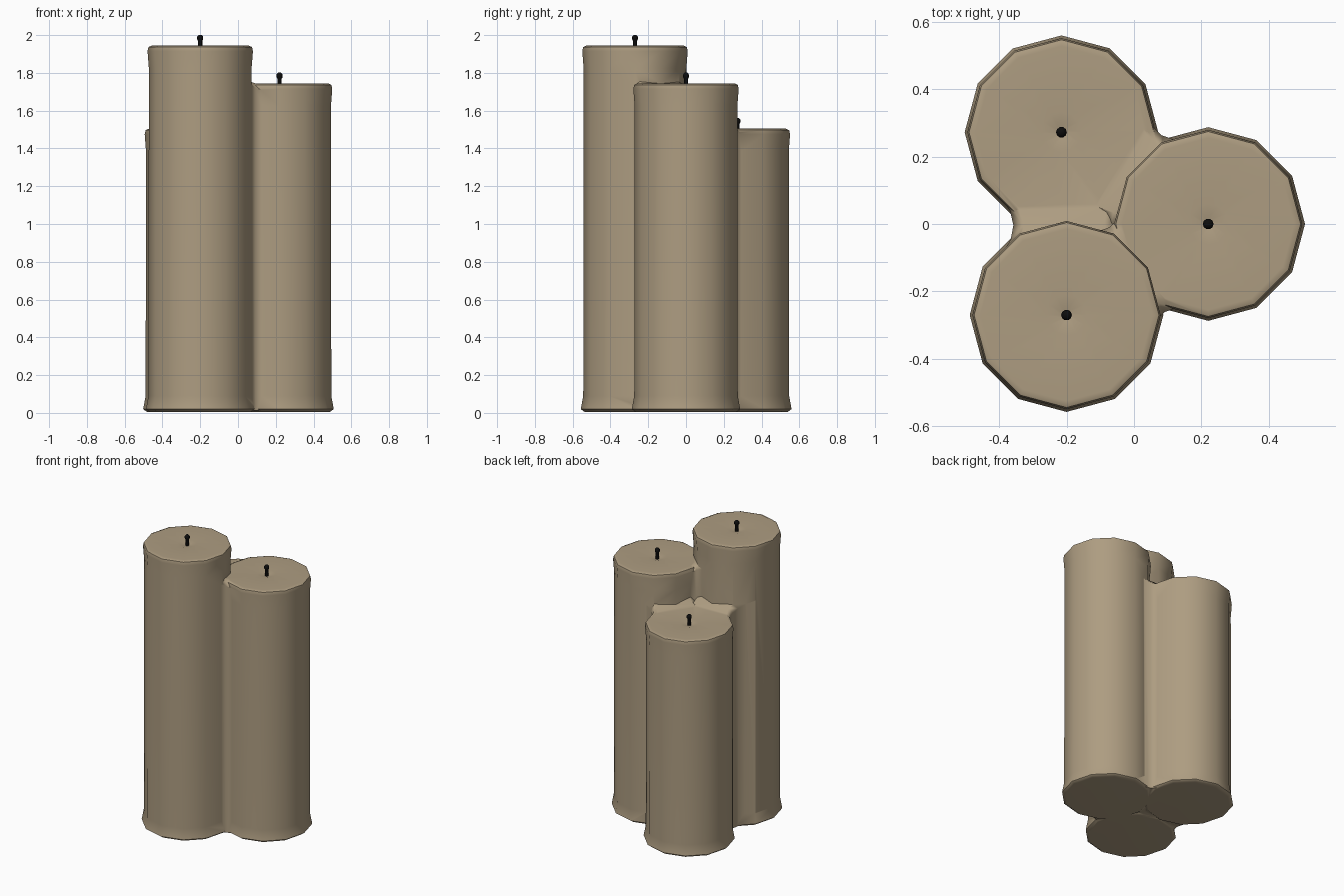
import bpy, bmesh, math
from mathutils import Vector

if "Cube" in bpy.data.objects:
    bpy.data.objects.remove(bpy.data.objects["Cube"])

def material(name, rgb):
    m = bpy.data.materials.new(name)
    m.diffuse_color = (*rgb, 1)
    m.use_nodes = True
    m.node_tree.nodes["Principled BSDF"].inputs["Base Color"].default_value = m.diffuse_color
    return m

wax = material("tan wax", (0.42, 0.335, 0.22))
black = material("black wick", (0.004, 0.004, 0.004))

def finish(name, bm, mat):
    bmesh.ops.recalc_face_normals(bm, faces=bm.faces)
    me = bpy.data.meshes.new(name)
    bm.to_mesh(me)
    bm.free()
    me.materials.append(mat)
    ob = bpy.data.objects.new(name, me)
    bpy.context.collection.objects.link(ob)
    return ob

def lathe(name, x, y, profile, mat, sides):
    """Revolve (radius, z) points; the ends are closed with n-gons."""
    bm = bmesh.new()
    rings = []
    for r, z in profile:
        rings.append([bm.verts.new((x + r * math.cos(2 * math.pi * i / sides),
                                    y + r * math.sin(2 * math.pi * i / sides), z))
                      for i in range(sides)])
    for a, b in zip(rings, rings[1:]):
        for i in range(sides):
            j = (i + 1) % sides
            bm.faces.new((a[i], a[j], b[j], b[i]))
    bm.faces.new(rings[0][::-1])
    bm.faces.new(rings[-1])
    return finish(name, bm, mat)

def candle(name, x, y, top):
    # flared foot, straight body, rounded rim, slightly dished top
    return lathe(name, x, y, [
        (0.265, 0.004), (0.287, 0.02), (0.274, 0.09), (0.272, top - 0.12),
        (0.279, top - 0.03), (0.274, top - 0.008), (0.255, top),
        (0.06, top - 0.006), (0.015, top - 0.018)], wax, 12)

def web(name, low, high, rise):
    """Wax fillet between two candles, climbing towards the taller one."""
    p, q = Vector(low[:2]), Vector(high[:2])
    mid, axis = (p + q) / 2, (q - p).normalized()
    side = Vector((-axis.y, axis.x))
    bm = bmesh.new()
    rows, n = [], 6
    for i in range(n + 1):
        u = 2 * i / n - 1
        w = 0.15 + 0.085 * u * u
        z = low[2] - 0.035 + rise * (u + 1) / 2
        row = []
        for s, h in ((-w, 0.012), (w, 0.012), (w, z - 0.03), (w - 0.03, z),
                     (-w + 0.03, z), (-w, z - 0.03)):
            c = mid + axis * (0.13 * u) + side * s
            row.append(bm.verts.new((c.x, c.y, h)))
        rows.append(row)
    for a, b in zip(rows, rows[1:]):
        for k in range(6):
            m = (k + 1) % 6
            bm.faces.new((a[k], a[m], b[m], b[k]))
    bm.faces.new(rows[0])
    bm.faces.new(rows[-1])
    return finish(name, bm, wax)

# x, y, top height of each candle
tall = (-0.20, -0.27, 1.945)
medium = (0.22, 0.0, 1.745)
short = (-0.215, 0.272, 1.505)

# Candles melted together into one body
body = candle("candle_cluster", *tall)
parts = [candle("medium_candle", *medium), candle("short_candle", *short),
         web("front_web", medium, tall, 0.08),
         web("left_web", short, tall, 0.12),
         web("back_web", short, medium, 0.12)]
bpy.context.view_layer.objects.active = body
for part in parts:
    mod = body.modifiers.new("melt", 'BOOLEAN')
    mod.operation, mod.solver, mod.object = 'UNION', 'EXACT', part
    bpy.ops.object.modifier_apply(modifier=mod.name)
    bpy.data.objects.remove(part, do_unlink=True)

# Wicks with a rounded burnt tip
wicks = []
for label, (x, y, top) in (("tall", tall), ("medium", medium), ("short", short)):
    t = top + 0.056
    wicks.append(lathe(label + "_wick", x, y, [
        (0.011, top - 0.04), (0.011, t - 0.032), (0.016, t - 0.024),
        (0.016, t - 0.009), (0.008, t)], black, 10))

# Smooth shading with firm edges
for ob, angle in [(body, 50)] + [(w, 60) for w in wicks]:
    bpy.ops.object.select_all(action='DESELECT')
    ob.select_set(True)
    bpy.context.view_layer.objects.active = ob
    bpy.ops.object.shade_smooth_by_angle(angle=math.radians(angle))
body.modifiers.new("weighted", 'WEIGHTED_NORMAL').keep_sharp = True
